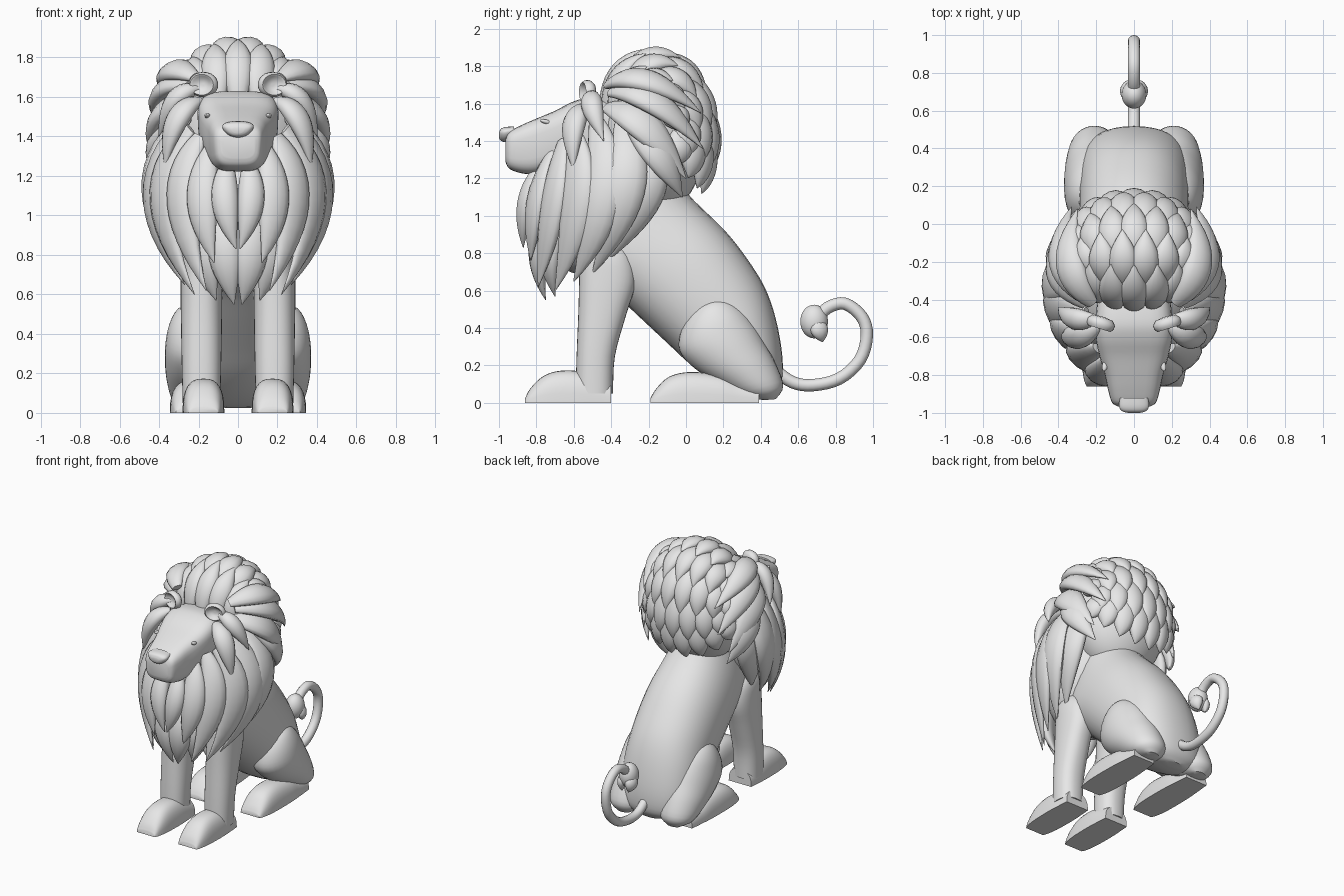
import bpy
import bmesh
from math import sin, cos, pi, radians
from mathutils import Vector, Matrix

cube = bpy.data.objects.get("Cube")
if cube:
    bpy.data.objects.remove(cube)

grey = bpy.data.materials.new("stone_grey")
grey.use_nodes = True
grey.diffuse_color = (0.8, 0.8, 0.8, 1)
grey.node_tree.nodes["Principled BSDF"].inputs["Base Color"].default_value = (0.8, 0.8, 0.8, 1)


def finish(obj, name, angle=40):
    obj.name = name
    obj.data.materials.clear()
    obj.data.materials.append(grey)
    bpy.ops.object.select_all(action='DESELECT')
    obj.select_set(True)
    bpy.context.view_layer.objects.active = obj
    bpy.ops.object.shade_smooth_by_angle(angle=radians(angle))
    return obj


def skin(name, tubes, angle=40):
    """Skin every tube (a list of rings of points) into one capped mesh."""
    bm = bmesh.new()
    for rings in tubes:
        rows = [[bm.verts.new(p) for p in ring] for ring in rings]
        n = len(rows[0])
        for a, b in zip(rows, rows[1:]):
            for i in range(n):
                j = (i + 1) % n
                bm.faces.new((a[i], a[j], b[j], b[i]))
        bm.faces.new(rows[0])
        bm.faces.new(rows[-1])
    bmesh.ops.recalc_face_normals(bm, faces=bm.faces)
    mesh = bpy.data.meshes.new(name)
    bm.to_mesh(mesh)
    bm.free()
    obj = bpy.data.objects.new(name, mesh)
    bpy.context.collection.objects.link(obj)
    return finish(obj, name, angle)


def smooth_rows(rows, steps=4):
    """Resample rows of numbers with a Catmull-Rom spline."""
    vs = [Vector(r) for r in rows]
    out = []
    for i in range(len(vs) - 1):
        p0, p1, p2, p3 = vs[max(i - 1, 0)], vs[i], vs[i + 1], vs[min(i + 2, len(vs) - 1)]
        for k in range(steps):
            t = k / steps
            out.append(p1 + (p2 - p0) * (t / 2) + (p0 * 2 - p1 * 5 + p2 * 4 - p3) * (t * t / 2)
                       + (p1 * 3 - p0 - p2 * 3 + p3) * (t ** 3 / 2))
    return out + [vs[-1]]


def power(v, p):
    return abs(v) ** p * (1 if v > 0 else -1)


def loft(rows, cx=0.0, p=1.0, flat=False, taper=0.0, seg=32):
    """Rows are (upper y, upper z, lower y, lower z, half width)."""
    rings = []
    for ay, az, by, bz, w in smooth_rows(rows):
        ring = []
        for i in range(seg):
            a = 2 * pi * i / seg
            u, s = power(cos(a), p), power(sin(a), p)
            x = cx + w * s * (1 + taper * u)
            if flat:
                u = 2 * max(u, 0) - 1
            k = (u + 1) / 2
            ring.append((x, by + (ay - by) * k, bz + (az - bz) * k))
        rings.append(ring)
    return rings


def mirrored(tube):
    return [[(-p[0], p[1], p[2]) for p in ring] for ring in tube]


def pair(name, tube, angle=40):
    skin("left_" + name, [tube], angle)
    skin("right_" + name, [mirrored(tube)], angle)


def ball(name, loc, scale, rot=(0, 0, 0)):
    bpy.ops.mesh.primitive_uv_sphere_add(segments=32, ring_count=16, location=loc, rotation=rot)
    obj = bpy.context.object
    obj.scale = scale
    return finish(obj, name)


HEART = Vector((0, -0.3, 1.2))


def lock(root, mid, tip, width, thick=0.05, heart=HEART, n=14, seg=12):
    """Leaf-shaped lock of hair along a curve through three points."""
    root, mid, tip = Vector(root), Vector(mid), Vector(tip)
    ctrl = mid * 2 - (root + tip) / 2
    rings = []
    for i in range(n + 1):
        t = i / n
        c = root * (1 - t) ** 2 + ctrl * (2 * t * (1 - t)) + tip * t * t
        tan = ((ctrl - root) * (1 - t) + (tip - ctrl) * t).normalized()
        out = c - heart
        out = (out - tan * out.dot(tan)).normalized()
        side = tan.cross(out)
        f = max(sin(pi * (0.12 + 0.88 * t)), 0.02) ** 0.9
        rings.append([c + side * (width * f * cos(2 * pi * k / seg))
                      + out * (thick * f * sin(2 * pi * k / seg)) for k in range(seg)])
    return rings


# Trunk, haunches and legs
skin("body", [loft([
    (-0.08, 1.3, -0.55, 1.0, 0.2), (0.0, 1.13, -0.55, 0.72, 0.25), (0.2, 0.93, -0.4, 0.6, 0.28),
    (0.32, 0.78, -0.25, 0.46, 0.29), (0.42, 0.62, -0.1, 0.32, 0.29), (0.48, 0.45, 0.03, 0.2, 0.29),
    (0.515, 0.25, 0.17, 0.1, 0.27), (0.51, 0.1, 0.3, 0.04, 0.21), (0.46, 0.03, 0.4, 0.025, 0.08)], p=0.9)])
pair("haunch", loft([
    (0.16, 0.57, 0.1, 0.555, 0.03), (0.24, 0.545, 0.03, 0.49, 0.1), (0.31, 0.49, -0.025, 0.39, 0.14),
    (0.37, 0.41, -0.035, 0.28, 0.158), (0.42, 0.32, 0.04, 0.19, 0.16), (0.48, 0.21, 0.16, 0.11, 0.15),
    (0.52, 0.09, 0.3, 0.035, 0.12), (0.48, 0.02, 0.42, 0.015, 0.05)], cx=0.21))
pair("front_leg", loft([
    (-0.39, 0.05, -0.59, 0.05, 0.095), (-0.38, 0.25, -0.585, 0.25, 0.1), (-0.32, 0.47, -0.575, 0.5, 0.104),
    (-0.27, 0.64, -0.57, 0.7, 0.105), (-0.29, 0.78, -0.56, 0.8, 0.095), (-0.36, 0.86, -0.5, 0.88, 0.05)],
    cx=0.185, p=0.85))


# Paws, as flat-soled arches
def paw(name, cx, profile):
    pair(name, loft([(y, z, y, 0, w) for y, z, w in profile], cx=cx, p=0.75, flat=True), 50)


paw("front_paw", 0.175, [(-0.86, 0.025, 0.075), (-0.83, 0.08, 0.088), (-0.76, 0.145, 0.1),
                         (-0.67, 0.172, 0.105), (-0.55, 0.165, 0.105), (-0.4, 0.11, 0.095)])
paw("hind_paw", 0.235, [(-0.19, 0.025, 0.08), (-0.16, 0.075, 0.092), (-0.09, 0.14, 0.105),
                        (0.02, 0.165, 0.11), (0.18, 0.15, 0.108), (0.28, 0.115, 0.1), (0.39, 0.09, 0.09)])

# Head
skin("head", [loft([(y, top, y, low, w) for y, top, low, w in [
    (-0.965, 1.41, 1.29, 0.085), (-0.945, 1.45, 1.252, 0.115), (-0.88, 1.485, 1.228, 0.135),
    (-0.8, 1.52, 1.225, 0.152), (-0.7, 1.562, 1.255, 0.18), (-0.6, 1.612, 1.28, 0.2),
    (-0.5, 1.63, 1.25, 0.2), (-0.3, 1.6, 1.2, 0.18)]], p=0.55, taper=0.06)])
skin("nose", [loft([(y, top, y, low, w) for y, top, low, w in [
    (-1.0, 1.445, 1.415, 0.03), (-0.99, 1.465, 1.402, 0.06), (-0.965, 1.475, 1.395, 0.075),
    (-0.92, 1.478, 1.41, 0.07)]], p=0.85, taper=0.3)])
for side, s in (("left", 1), ("right", -1)):
    ball(side + "_eye", (s * 0.152, -0.745, 1.502), (0.016, 0.036, 0.012), (radians(-15), 0, s * 0.25))

# Cupped ears
ear = []
for r, d in [(0.008, -0.004), (0.035, -0.006), (0.05, -0.024), (0.062, -0.03),
             (0.074, -0.015), (0.076, 0.008), (0.055, 0.03), (0.01, 0.036)]:
    m = Matrix.Translation((0.175, -0.525, 1.662)) @ Matrix.Rotation(0.3, 4, 'Z')
    ear.append([m @ Vector((r * cos(2 * pi * k / 24), d, 0.85 * r * sin(2 * pi * k / 24))) for k in range(24)])
pair("ear", ear, 60)

# Solid mass under the mane
ball("mane_core", (0, -0.18, 1.42), (0.35, 0.29, 0.42))
ball("ruff_core", (0, -0.44, 1.08), (0.34, 0.28, 0.42), (radians(-25), 0, 0))

# Beard and ruff locks, one side: root, middle, tip, half width
beard = [
    ((0.05, -0.78, 1.27), (0.065, -0.855, 1.06), (0.01, -0.87, 0.83), 0.07),
    ((0.14, -0.72, 1.34), (0.18, -0.8, 1.06), (0.12, -0.83, 0.76), 0.085),
    ((0.19, -0.66, 1.4), (0.28, -0.71, 1.06), (0.16, -0.79, 0.62), 0.095),
    ((0.06, -0.7, 1.08), (0.07, -0.79, 0.82), (0.02, -0.75, 0.55), 0.09),
    ((0.14, -0.66, 1.05), (0.17, -0.73, 0.82), (0.11, -0.7, 0.57), 0.09),
    ((0.24, -0.6, 1.44), (0.375, -0.58, 1.07), (0.22, -0.7, 0.6), 0.105),
    ((0.25, -0.48, 1.5), (0.425, -0.45, 1.1), (0.27, -0.6, 0.65), 0.11),
    ((0.28, -0.34, 1.5), (0.44, -0.33, 1.13), (0.27, -0.5, 0.69), 0.11),
    ((0.3, -0.17, 1.36), (0.38, -0.22, 1.1), (0.26, -0.42, 0.76), 0.1)]
cheek = [
    ((0.19, -0.54, 1.58), (0.31, -0.6, 1.48), (0.37, -0.6, 1.24), 0.07),
    ((0.2, -0.5, 1.64), (0.32, -0.5, 1.58), (0.4, -0.44, 1.4), 0.06),
    ((0.25, -0.42, 1.58), (0.4, -0.22, 1.48), (0.36, 0.0, 1.2), 0.1),
    ((0.25, -0.4, 1.66), (0.38, -0.17, 1.61), (0.33, 0.09, 1.36), 0.09),
    ((0.22, -0.42, 1.7), (0.34, -0.2, 1.72), (0.3, 0.08, 1.55), 0.085),
    ((0.32, -0.3, 1.5), (0.41, -0.15, 1.33), (0.33, -0.02, 1.1), 0.09)]
for name, table in (("beard_locks", beard), ("cheek_locks", cheek)):
    half = [lock(*row) for row in table]
    skin(name, half + [mirrored(t) for t in half], 60)


# Crown locks in staggered rows from forehead to nape
def scalp(turn, lean, grow):
    a, b = radians(turn), radians(lean)
    return (0.37 * grow * sin(b), -0.17 - 0.31 * grow * cos(b) * cos(a), 1.42 + 0.44 * grow * cos(b) * sin(a))


crown = []
for row, start in enumerate((20, 55, 88, 118, 146, 168)):
    leans = range(-54, 55, 18) if row % 2 == 0 else range(-63, 64, 18)
    for lean in leans:
        crown.append(lock(scalp(start, lean, 0.94), scalp(start + 32, lean, 1.0),
                          scalp(start + 62 - row * 2, lean, 1.08), 0.078, heart=Vector((0, -0.17, 1.42))))
skin("crown_locks", crown, 60)

# Tail and tuft
curve = bpy.data.curves.new("tail", 'CURVE')
curve.dimensions = '3D'
curve.bevel_depth = 0.033
curve.bevel_resolution = 4
curve.use_fill_caps = True
path = smooth_rows([(0, 0.47, 0.18), (0, 0.57, 0.11), (0, 0.68, 0.095), (0, 0.82, 0.13), (0, 0.93, 0.23),
                    (0, 0.967, 0.36), (0, 0.94, 0.46), (0, 0.85, 0.53), (0, 0.76, 0.51), (0, 0.7, 0.45)])
spline = curve.splines.new('POLY')
spline.points.add(len(path) - 1)
for point, co in zip(spline.points, path):
    point.co = (*co, 1)
tail = bpy.data.objects.new("tail", curve)
bpy.context.collection.objects.link(tail)
bpy.ops.object.select_all(action='DESELECT')
tail.select_set(True)
bpy.context.view_layer.objects.active = tail
bpy.ops.object.convert(target='MESH')
finish(bpy.context.object, "tail")
ball("tail_tuft", (0, 0.685, 0.435), (0.066, 0.074, 0.09))
tuft = Vector((0, 0.685, 0.43))
skin("tuft_tips", [lock((x, 0.69, 0.45), (x * 1.5, 0.715, 0.385), (x, 0.73, 0.325), 0.05, 0.035, tuft)
                   for x in (-0.025, 0.025)], 60)
